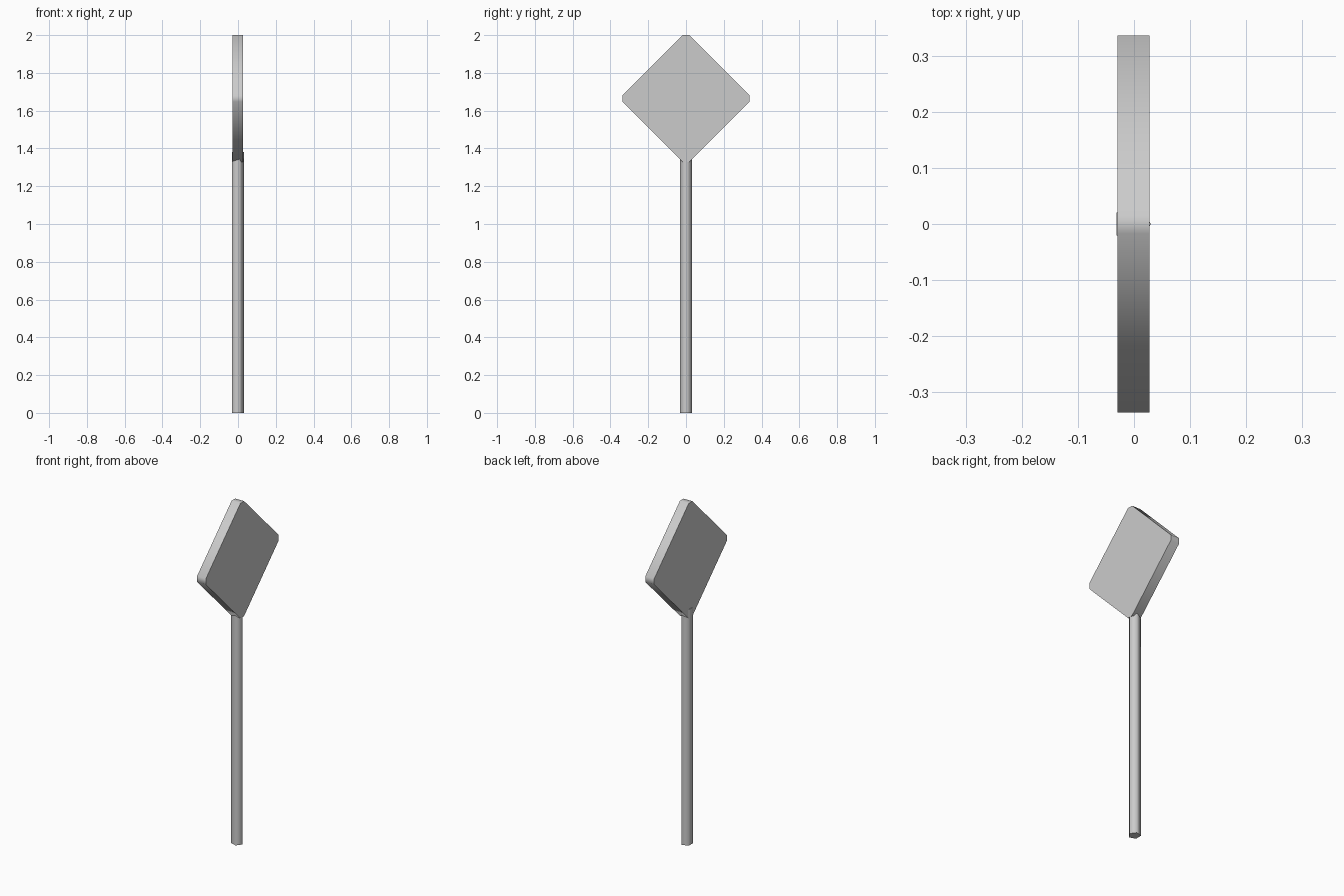
import bpy, math

if "Cube" in bpy.data.objects:
    bpy.data.objects.remove(bpy.data.objects["Cube"])


def prism(name, ring, direction):
    """Extrude a closed ring of points along a direction and smooth its sides."""
    n = len(ring)
    dx, dy, dz = direction
    verts = ring + [(x + dx, y + dy, z + dz) for x, y, z in ring]
    faces = [tuple(reversed(range(n))), tuple(range(n, 2 * n))]
    faces += [(i, (i + 1) % n, (i + 1) % n + n, i + n) for i in range(n)]
    mesh = bpy.data.meshes.new(name)
    mesh.from_pydata(verts, [], faces)
    obj = bpy.data.objects.new(name, mesh)
    bpy.context.collection.objects.link(obj)
    bpy.ops.object.select_all(action='DESELECT')
    obj.select_set(True)
    bpy.context.view_layer.objects.active = obj
    bpy.ops.object.shade_smooth_by_angle(angle=math.radians(80))
    return obj


# Pole: five-sided post, one ridge facing +x, running a little way into the plate
R = 0.034
pole_ring = [(-0.0035 + R * math.cos(i * math.tau / 5),
              R * math.sin(i * math.tau / 5), 0) for i in range(5)]
prism("pole", pole_ring, (0, 0, 1.38))

# Sign plate: square standing on its corner, with each corner cut flat
HALF, CUT, CENTRE_Z = 0.336, 0.017, 1.664
plate_ring = []
for i in range(4):
    c, s = round(math.cos(i * math.pi / 2)), round(math.sin(i * math.pi / 2))
    for t in (-CUT, CUT):
        plate_ring.append((-0.0295, HALF * c - t * s, CENTRE_Z + HALF * s + t * c))
prism("sign_plate", plate_ring, (0.057, 0, 0))
